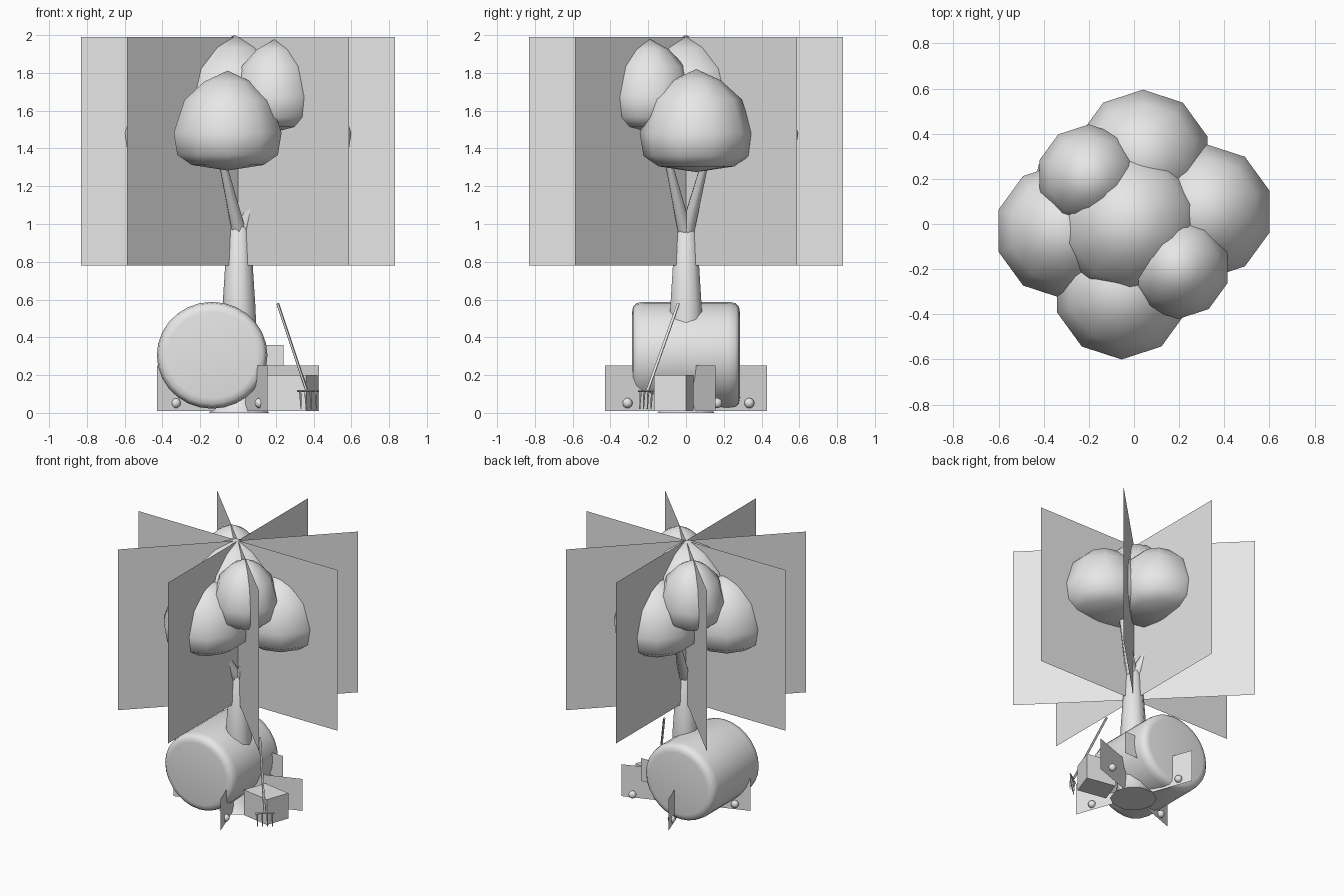
import bpy, bmesh, math
from mathutils import Vector

if "Cube" in bpy.data.objects:
    bpy.data.objects.remove(bpy.data.objects["Cube"])

grey = bpy.data.materials.new("plain grey")
grey.diffuse_color = (0.8, 0.8, 0.8, 1)
grey.use_nodes = True
grey.node_tree.nodes["Principled BSDF"].inputs["Base Color"].default_value = grey.diffuse_color


def add_mesh(name, verts, faces, smooth=None):
    me = bpy.data.meshes.new(name)
    me.from_pydata(verts, [], faces)
    bm = bmesh.new()
    bm.from_mesh(me)
    bmesh.ops.remove_doubles(bm, verts=bm.verts, dist=1e-5)
    if len(faces) > 1:
        bmesh.ops.recalc_face_normals(bm, faces=bm.faces)
    bm.to_mesh(me)
    bm.free()
    ob = bpy.data.objects.new(name, me)
    bpy.context.collection.objects.link(ob)
    me.materials.append(grey)
    if smooth:
        bpy.ops.object.select_all(action='DESELECT')
        ob.select_set(True)
        bpy.context.view_layer.objects.active = ob
        bpy.ops.object.shade_smooth_by_angle(angle=math.radians(smooth))
    return ob


def lathe(name, profile, sides, place, smooth=60, turn=0.0):
    """Revolve (radius, height) points; place maps local x, y, z to the scene."""
    verts, faces = [], []
    for r, h in profile:
        for i in range(sides):
            a = turn + math.tau * i / sides
            verts.append(place(r * math.cos(a), r * math.sin(a), h))
    for k in range(len(profile) - 1):
        for i in range(sides):
            j = (i + 1) % sides
            faces.append((k * sides + i, k * sides + j,
                          (k + 1) * sides + j, (k + 1) * sides + i))
    faces.append(tuple(range(sides)))
    faces.append(tuple((len(profile) - 1) * sides + i for i in range(sides)))
    # pointed ends have no cap
    if profile[0][0] < 1e-3:
        faces.pop(-2)
    if profile[-1][0] < 1e-3:
        faces.pop(-1)
    return add_mesh(name, verts, faces, smooth)


def rod(name, a, b, ra, rb, sides=6):
    a, b = Vector(a), Vector(b)
    q = (b - a).to_track_quat('Z', 'Y')
    return lathe(name, [(ra, 0), (rb, (b - a).length)], sides,
                 lambda x, y, z: a + q @ Vector((x, y, z)))


def card(name, p, q, z0, z1):
    add_mesh(name, [(*p, z0), (*q, z0), (*q, z1), (*p, z1)], [(0, 1, 2, 3)])


# leaf clumps: ten-sided, flat underneath, pointed on top
clump = [(0, -0.275), (0.20, -0.245), (0.28, -0.19), (0.30, -0.07),
         (0.24, 0.11), (0.13, 0.21), (0, 0.27)]
clumps = [(-0.055, -0.30, 1.55, 1, 0.97), (0.315, 0.055, 1.55, 1, 1),
          (0.04, 0.295, 1.55, 1, 1), (-0.315, -0.03, 1.55, 1, 1),
          (0.195, -0.19, 1.735, 0.77, 0.9), (-0.2, 0.21, 1.735, 0.77, 0.9),
          (-0.02, 0, 1.70, 1.12, 1.11)]
for n, (cx, cy, cz, s, h) in enumerate(clumps):
    lathe(f"leaf_clump_{n + 1}", clump, 10,
          lambda x, y, z: (cx + x * s, cy + y * s, cz + z * h), 80, math.pi / 2)

# crossed foliage cards
for n in range(4):
    a = n * math.pi / 4
    x, y = 0.83 * math.cos(a), 0.83 * math.sin(a)
    card(f"foliage_card_{n + 1}", (-x, -y), (x, y), 0.78, 1.99)

# trunk with root flare, and branches
lathe("trunk", [(0.16, 0), (0.12, 0.04), (0.10, 0.2), (0.088, 0.55), (0.06, 0.98), (0.03, 1.02)],
      10, lambda x, y, z: (x + 0.005, y, z))
for n, tip in enumerate([(-0.09, -0.22), (0.22, -0.10), (0.21, 0.11), (-0.10, 0.25)]):
    rod(f"branch_{n + 1}", (0.01 + tip[0] * 0.08, tip[1] * 0.08, 0.97),
        (*tip, 1.36), 0.042, 0.02)

# round bale lying along y
lathe("round_bale", [(0.235, -0.285), (0.265, -0.28), (0.283, -0.262), (0.29, -0.225),
                     (0.29, 0.225), (0.283, 0.262), (0.265, 0.28), (0.235, 0.285)],
      28, lambda x, y, z: (-0.137 + x * 1.01, z, 0.305 + y * 0.975))

# crossed grass cards with a small ball near each end
for n, (x, y) in enumerate([(0.43, 0.155), (0.155, -0.43)]):
    card(f"grass_card_{n + 1}", (-x, -y), (x, y), 0.01, 0.25)
ball = [(0.027 * math.sin(math.pi * i / 8), -0.027 * math.cos(math.pi * i / 8)) for i in range(9)]
for n, (bx, by) in enumerate([(0.115, -0.31), (0.33, 0.165), (-0.115, 0.335), (-0.33, -0.11)]):
    lathe(f"ground_ball_{n + 1}", ball, 12, lambda x, y, z: (bx + x, by + y, 0.052 + z))

# crate and upright board
foot = [(0.42, 0.0), (0.36, -0.17), (0.14, -0.13), (0.20, 0.04)]
add_mesh("crate", [(x, y, z) for z in (0.01, 0.2) for x, y in foot],
         [(0, 1, 2, 3), (4, 5, 6, 7)] + [(i, (i + 1) % 4, 4 + (i + 1) % 4, 4 + i) for i in range(4)])
card("upright_board", (0.08, 0.19), (0.24, 0.19), 0.19, 0.36)

# pitchfork leaning on the trunk
rod("fork_handle", (0.21, -0.04, 0.58), (0.365, -0.205, 0.115), 0.008, 0.008)
rod("fork_crossbar", (0.315, -0.25, 0.115), (0.425, -0.17, 0.115), 0.006, 0.006)
for n in range(4):
    t = (n + 0.5) / 4
    x, y = 0.315 + 0.11 * t, -0.25 + 0.08 * t
    rod(f"fork_tine_{n + 1}", (x, y, 0.12), (x + 0.005, y - 0.005, 0.02), 0.006, 0.003)
